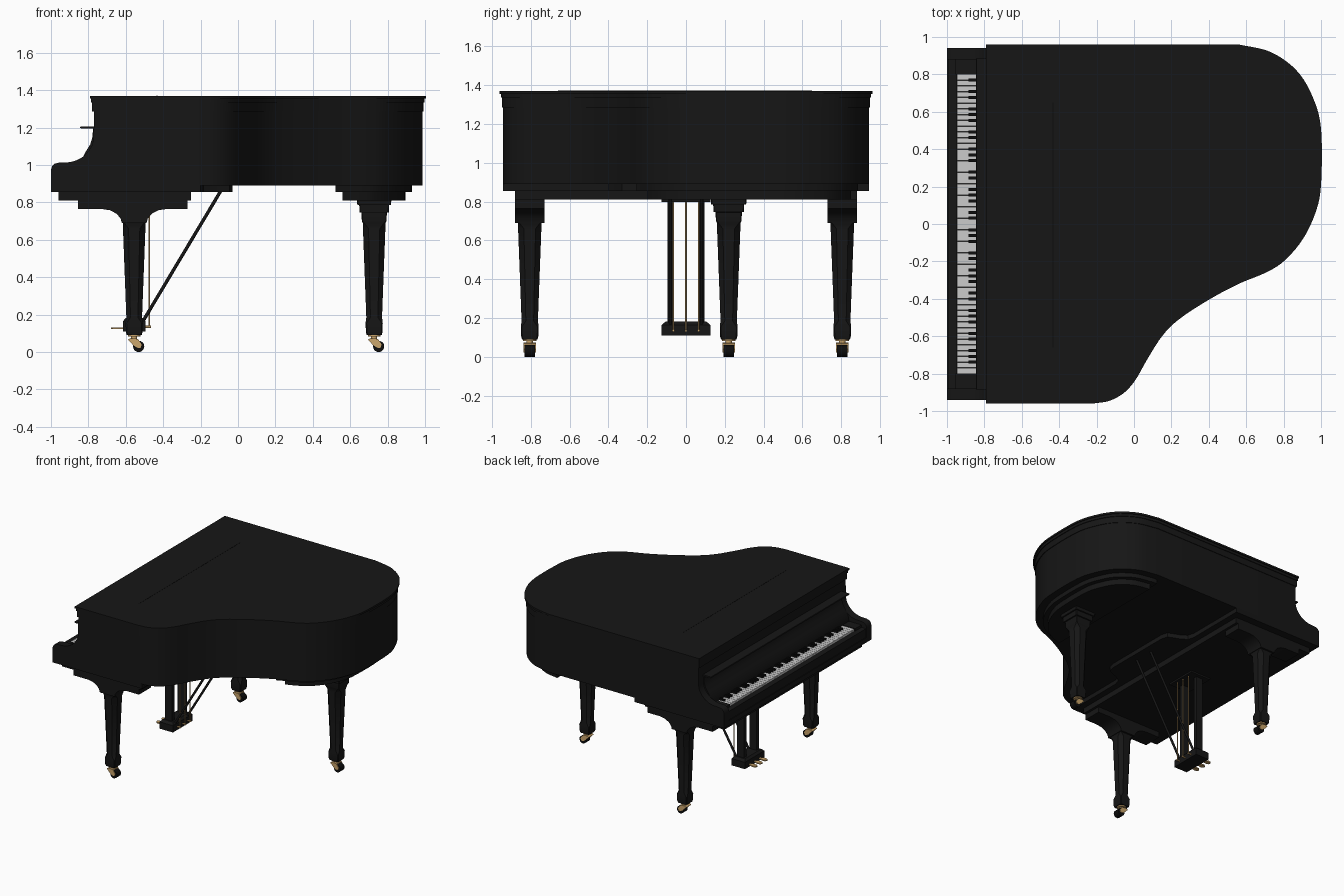
import bpy, bmesh, math
from mathutils import Vector, Matrix

if "Cube" in bpy.data.objects:
    bpy.data.objects.remove(bpy.data.objects["Cube"])


def material(name, col):
    m = bpy.data.materials.new(name)
    m.diffuse_color = (*col, 1)
    m.use_nodes = True
    m.node_tree.nodes["Principled BSDF"].inputs["Base Color"].default_value = m.diffuse_color
    return m


BLACK = material("black_lacquer", (0.008, 0.008, 0.008))
EBONY = material("ebony", (0.004, 0.004, 0.004))
IVORY = material("ivory", (0.75, 0.75, 0.75))
BRASS = material("brass", (0.6, 0.38, 0.15))


def finish(name, bm, mat, angle=32):
    bmesh.ops.recalc_face_normals(bm, faces=bm.faces)
    me = bpy.data.meshes.new(name)
    bm.to_mesh(me)
    bm.free()
    for p in me.polygons:
        p.use_smooth = True
    me.set_sharp_from_angle(angle=math.radians(angle))
    me.materials.append(mat)
    ob = bpy.data.objects.new(name, me)
    bpy.context.collection.objects.link(ob)
    return ob


def loft(name, rings, mat):
    bm = bmesh.new()
    vs = [[bm.verts.new(p) for p in r] for r in rings]
    n = len(vs[0])
    for a, b in zip(vs, vs[1:]):
        for i in range(n):
            bm.faces.new((a[i], a[(i + 1) % n], b[(i + 1) % n], b[i]))
    bm.faces.new(vs[0])
    bm.faces.new(vs[-1])
    return finish(name, bm, mat)


def prism(name, pts, a, b, mat=BLACK, axis="z"):
    """Extrude an xy (axis z) or xz (axis y) outline from a to b."""
    put = (lambda p, h: (p[0], p[1], h)) if axis == "z" else (lambda p, h: (p[0], h, p[1]))
    return loft(name, [[put(p, h) for p in pts] for h in (a, b)], mat)


def boxes(name, specs, mat=BLACK):
    """Each spec is x0, x1, y0, y1, z0, z1."""
    bm = bmesh.new()
    for x0, x1, y0, y1, z0, z1 in specs:
        m = Matrix.Translation(((x0 + x1) / 2, (y0 + y1) / 2, (z0 + z1) / 2))
        bmesh.ops.create_cube(bm, size=1, matrix=m @ Matrix.Diagonal((x1 - x0, y1 - y0, z1 - z0, 1)))
    return finish(name, bm, mat)


def rod(name, p, q, r, mat, seg=12):
    p, q = Vector(p), Vector(q)
    bm = bmesh.new()
    m = Matrix.Translation((p + q) / 2) @ (q - p).to_track_quat("Z", "Y").to_matrix().to_4x4()
    bmesh.ops.create_cone(bm, cap_ends=True, segments=seg, radius1=r, radius2=r, depth=(q - p).length, matrix=m)
    return finish(name, bm, mat)


def spline(pts, steps=5):
    P = [Vector(p) for p in pts]
    P = [2 * P[0] - P[1]] + P + [2 * P[-1] - P[-2]]
    out = []
    for a, b, c, d in zip(P, P[1:], P[2:], P[3:]):
        for k in range(steps):
            t = k / steps
            out.append(0.5 * (2 * b + (c - a) * t + (2 * a - 5 * b + 4 * c - d) * t * t
                              + (3 * b - a - 3 * c + d) * t ** 3))
    return out + [P[-2]]


# Case outline: straight bass side, round tail, S-curved treble side
bent = spline([(-0.22, -0.96), (-0.13, -0.945), (-0.05, -0.90), (0.01, -0.83), (0.07, -0.725), (0.15, -0.60),
               (0.24, -0.51), (0.40, -0.405), (0.56, -0.32), (0.70, -0.262), (0.80, -0.20), (0.90, -0.085),
               (0.97, 0.06), (1.0, 0.21), (1.0, 0.51), (0.955, 0.68), (0.87, 0.82), (0.73, 0.92), (0.56, 0.96)])
base = [Vector((-1.2, -0.96))] + bent + [Vector((-1.2, 0.96))]


def outline(inset, xmin):
    off = []
    for i, p in enumerate(base):
        t = base[min(i + 1, len(base) - 1)] - base[max(i - 1, 0)]
        if i in (0, 1):
            t = Vector((1, 0))
        if i >= len(base) - 2:
            t = Vector((-1, 0))
        t.normalize()
        off.append(p + Vector((-t.y, t.x)) * inset)
    res = []
    for a, b in zip(off, off[1:]):
        if (a.x - xmin) * (b.x - xmin) < 0:
            res.append(a.lerp(b, (xmin - a.x) / (b.x - a.x)))
        if b.x > xmin:
            res.append(b)
    return res


# Case and lid
prism("case_rim", outline(0.018, -0.77), 0.89, 1.285)
prism("rim_upper_band", outline(0.013, -0.78), 1.285, 1.335)
prism("lid_lower_lip", outline(0.007, -0.785), 1.335, 1.355)
prism("lid", outline(0, -0.79), 1.355, 1.37)
boxes("lid_hinge", [(-0.435, -0.43, -0.66, 0.65, 1.365, 1.371)], EBONY)

# Tail plates stepping down to the rear leg
prism("tail_plate_upper", outline(0.075, 0.52), 0.855, 0.895)
prism("tail_plate_lower", outline(0.11, 0.56), 0.81, 0.86)

# Underside: bed with a bowed centre, then a smaller bed
wave = [(-0.2, 0.45), (-0.185, 0.40), (-0.14, 0.37), (-0.09, 0.35), (-0.045, 0.33), (-0.03, 0.28)]
bed = [(-1, 0.942), (-0.2, 0.942)] + wave
prism("key_bed", bed + [(x, -y) for x, y in reversed(bed)], 0.855, 0.895)
boxes("key_bed_lower", [(-0.96, -0.25, -0.88, 0.88, 0.81, 0.86)])

# Arms either side of the keyboard
arm = [(-0.70, 0.87), (-1, 0.87), (-1, 0.975), (-0.993, 0.995), (-0.98, 1.007), (-0.96, 1.012), (-0.90, 1.015),
       (-0.865, 1.024), (-0.83, 1.043), (-0.80, 1.072), (-0.78, 1.105), (-0.772, 1.14), (-0.77, 1.285), (-0.70, 1.285)]
for s, side in ((1, "left"), (-1, "right")):
    prism("arm_" + side, arm, s * 0.88, s * 0.942, axis="y")

# Keyboard surround
boxes("key_slip", [(-0.995, -0.95, -0.88, 0.88, 0.87, 0.965), (-0.96, -0.77, -0.88, 0.88, 0.87, 0.93)])
boxes("key_blocks", [(-0.955, -0.83, s * 0.84 - 0.04, s * 0.84 + 0.04, 0.92, 0.985) for s in (1, -1)])
fall = [(-0.76, 0.92), (-0.843, 0.92), (-0.843, 0.99), (-0.835, 1.03), (-0.815, 1.07), (-0.79, 1.11),
        (-0.778, 1.15), (-0.775, 1.2), (-0.76, 1.2)]
prism("fallboard", fall, -0.88, 0.88, axis="y")
shelf = [(-0.76, 1.193), (-0.76, 1.207), (-0.842, 1.207), (-0.845, 1.2), (-0.838, 1.195), (-0.80, 1.195)]
prism("fallboard_lip", shelf, -0.885, 0.885, axis="y")

# Keys
w = 1.6 / 52
white, black = [], []
for i in range(52):
    y = 0.8 - i * w
    white.append((-0.946, -0.84, y - w + 0.001, y - 0.001, 0.93, 0.98))
    if i % 7 in (0, 2, 3, 5, 6) and i < 51:
        black.append((-0.885, -0.84, y - w - 0.008, y - w + 0.008, 0.95, 0.994))
boxes("white_keys", white, IVORY)
boxes("black_keys", black, EBONY)


# Legs: chamfered taper with square ends, on casters
def octagon(cx, cy, z, h, c):
    q = [(h, h - c), (h - c, h), (c - h, h), (-h, h - c), (-h, c - h), (c - h, -h), (h - c, -h), (h, c - h)]
    return [(cx + x, cy + y, z) for x, y in q]


def leg(name, x, y):
    prof = [(0.09, 0.04, 0.006), (0.105, 0.044, 0.006), (0.155, 0.046, 0.006), (0.185, 0.042, 0.022), (0.66, 0.06, 0.03),
            (0.69, 0.061, 0.008), (0.70, 0.066, 0.004), (0.745, 0.068, 0.004), (0.746, 0.078, 0.004),
            (0.785, 0.08, 0.004), (0.786, 0.09, 0.004), (0.815, 0.092, 0.004)]
    if name != "rear_leg":
        prof = prof[:8]
    loft(name, [octagon(x, y, z, h, c) for z, h, c in prof], BLACK)
    wx = x + 0.024
    rod(name + "_caster_wheel", (wx, y - 0.026, 0.03), (wx, y + 0.026, 0.03), 0.03, EBONY, 20)
    rod(name + "_caster_plate", (x, y, 0.082), (x, y, 0.092), 0.034, BRASS, 20)
    rod(name + "_caster_stem", (x, y, 0.06), (x, y, 0.085), 0.016, BRASS)
    fork = [(x - 0.034, 0.066), (x - 0.02, 0.074), (x + 0.02, 0.07), (x + 0.04, 0.04), (x + 0.034, 0.022),
            (x + 0.018, 0.022), (x - 0.005, 0.036)]
    for s in (1, -1):
        prism(name + "_caster_fork", fork, y + s * 0.026, y + s * 0.032, BRASS, "y")
    prism(name + "_caster_crown", [fork[0], fork[1], fork[2], (x + 0.02, 0.06)], y - 0.03, y + 0.03, BRASS, "y")


leg("rear_leg", 0.728, 0.22)
bracket = [(-0.855, 0.815), (-0.855, 0.765), (-0.73, 0.765), (-0.685, 0.758), (-0.65, 0.74), (-0.628, 0.715),
           (-0.621, 0.69), (-0.489, 0.69), (-0.482, 0.715), (-0.46, 0.74), (-0.425, 0.758), (-0.38, 0.765),
           (-0.27, 0.765), (-0.27, 0.815)]
for s, side in ((1, "left"), (-1, "right")):
    leg("front_leg_" + side, -0.555, s * 0.805)
    prism("leg_bracket_" + side, bracket, s * 0.73, s * 0.88, axis="y")


# Pedal lyre: box, posts, struts, rods and pedals
def rect(x0, x1, h, z):
    return [(x0, -h, z), (x1, -h, z), (x1, h, z), (x0, h, z)]


loft("pedal_box", [rect(-0.615, -0.495, 0.125, 0.11), rect(-0.615, -0.495, 0.125, 0.165),
                   rect(-0.60, -0.51, 0.105, 0.182)], BLACK)
boxes("lyre_top_plate", [(-0.63, -0.45, -0.125, 0.125, 0.797, 0.815)])
boxes("lyre_posts", [(-0.585, -0.525, s * 0.08 - 0.015, s * 0.08 + 0.015, 0.17, 0.80) for s in (1, -1)])
for s in (1, -1):
    rod("lyre_strut", (-0.52, s * 0.08, 0.145), (-0.09, s * 0.08, 0.865), 0.009, BLACK)
half = [(-0.50, 0.006), (-0.615, 0.007), (-0.635, 0.014), (-0.655, 0.018), (-0.672, 0.014), (-0.68, 0.005)]
for i in (-1, 0, 1):
    y = i * 0.065
    prism("pedal", [(x, y + d) for x, d in half] + [(x, y - d) for x, d in reversed(half)], 0.122, 0.132, BRASS)
    rod("pedal_lever", (-0.51, y, 0.135), (-0.465, y, 0.135), 0.006, BRASS)
    rod("pedal_rod", (-0.474, y, 0.13), (-0.474, y, 0.82), 0.004, BRASS)
